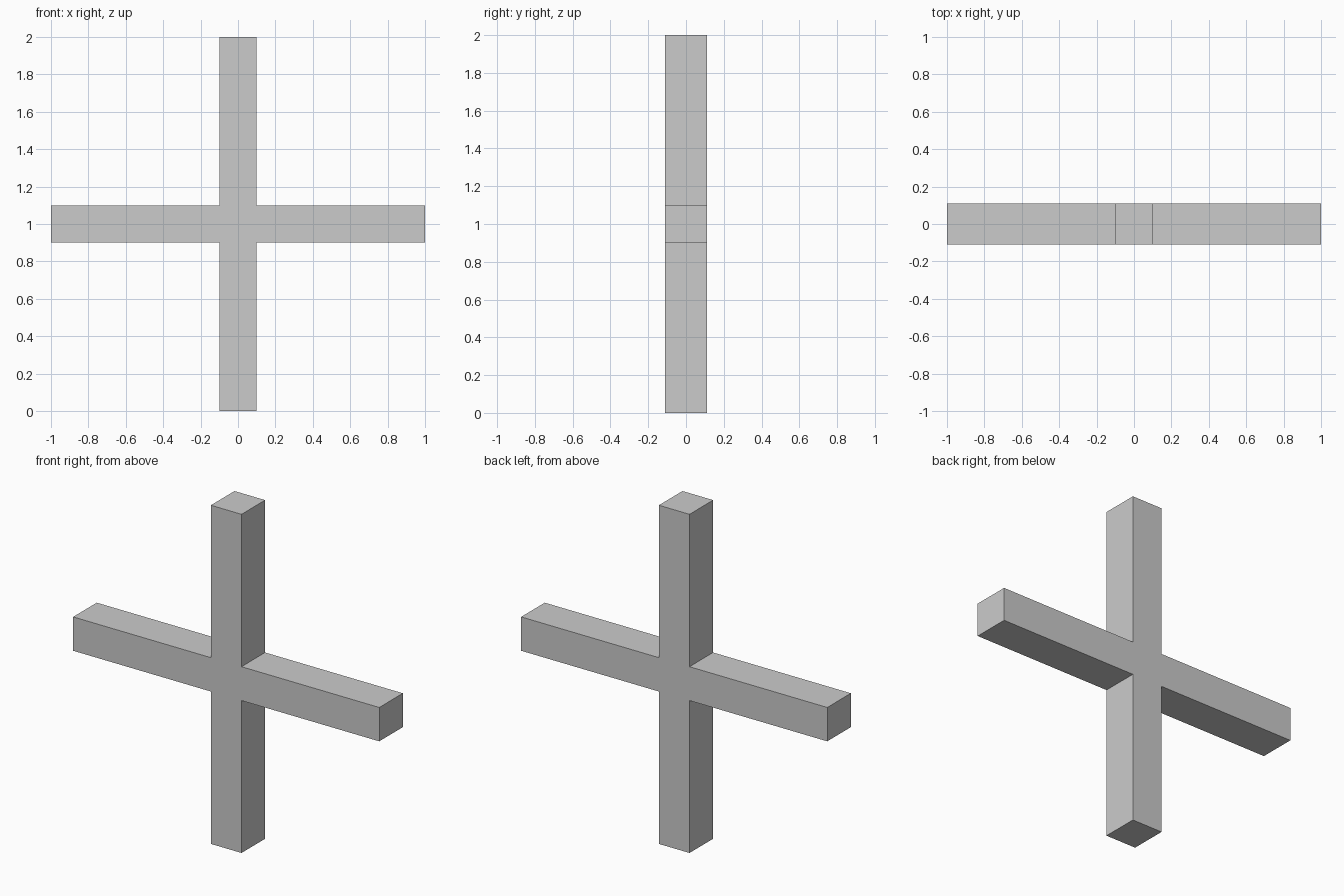
import bpy, bmesh
from mathutils import Matrix

if "Cube" in bpy.data.objects:
    bpy.data.objects.remove(bpy.data.objects["Cube"])

HALF_LEN, HALF_WIDTH, HALF_DEPTH = 1.0, 0.1, 0.11

bm = bmesh.new()

# Cross outline: one arm end plus inner corner, repeated at four quarter turns
arm = [(HALF_LEN, -HALF_WIDTH), (HALF_LEN, HALF_WIDTH), (HALF_WIDTH, HALF_WIDTH)]
outline = []
for turn in range(4):
    for x, z in arm:
        for _ in range(turn):
            x, z = -z, x
        outline.append(bm.verts.new((x, -HALF_DEPTH, z + HALF_LEN)))
front = bm.faces.new(outline)

# Extrude front to back
result = bmesh.ops.extrude_face_region(bm, geom=[front], use_keep_orig=True)
back = [v for v in result["geom"] if isinstance(v, bmesh.types.BMVert)]
bmesh.ops.translate(bm, verts=back, vec=(0, 2 * HALF_DEPTH, 0))
bmesh.ops.recalc_face_normals(bm, faces=bm.faces)

mesh = bpy.data.meshes.new("cross_beams")
bm.to_mesh(mesh)
bm.free()
bpy.context.collection.objects.link(bpy.data.objects.new("cross_beams", mesh))
